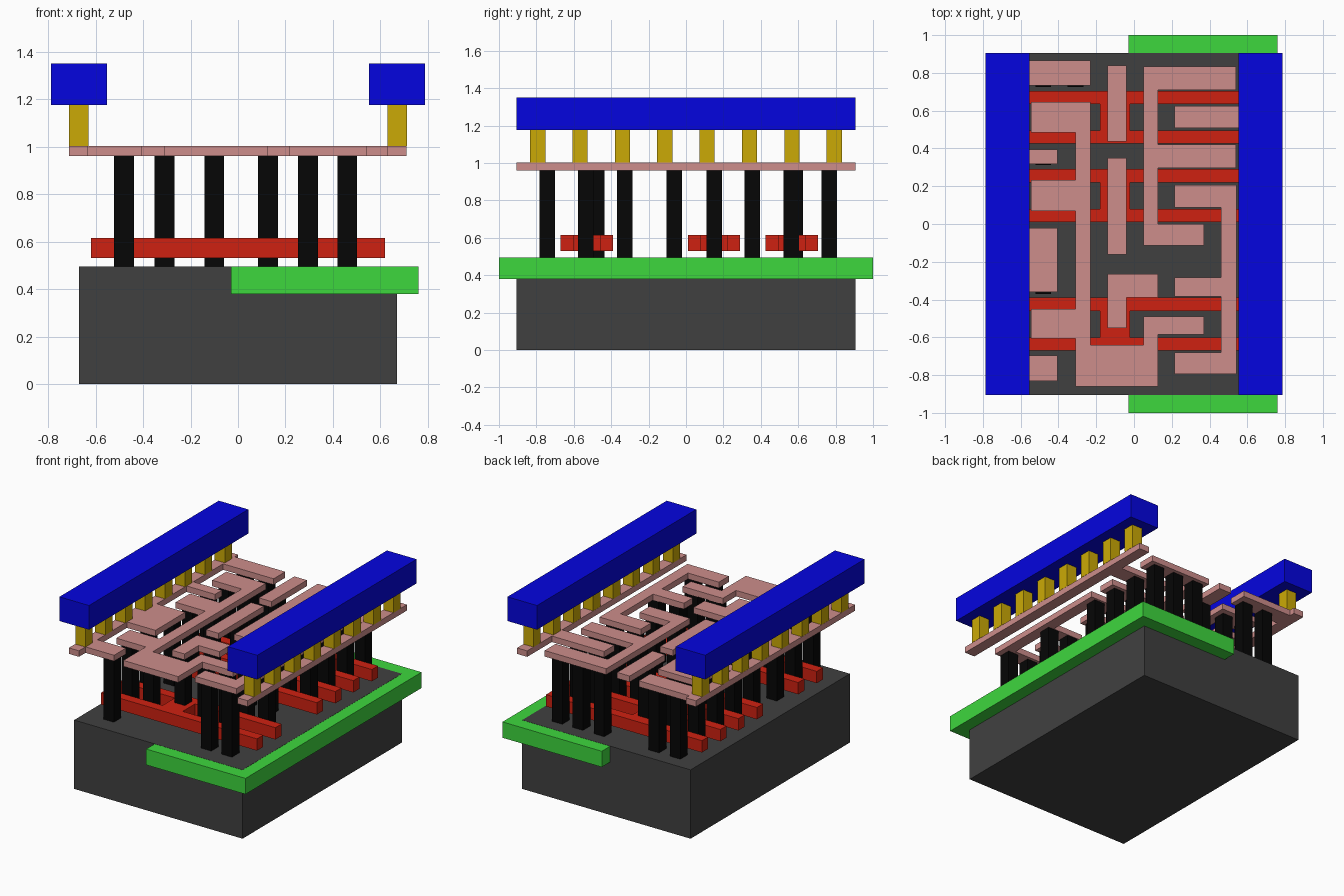
import bpy, bmesh

if "Cube" in bpy.data.objects:
    bpy.data.objects.remove(bpy.data.objects["Cube"])


def material(name, r, g, b):
    m = bpy.data.materials.new(name)
    m.diffuse_color = tuple((c / 255) ** 2.2 for c in (r, g, b)) + (1,)
    m.use_nodes = True
    m.node_tree.nodes["Principled BSDF"].inputs["Base Color"].default_value = m.diffuse_color
    return m


SILICON = material("silicon", 66, 66, 66)
WELL = material("well_green", 64, 214, 64)
POLY = material("gate_red", 206, 38, 24)
CONTACT = material("contact_black", 14, 14, 14)
LOCAL = material("local_pink", 204, 140, 138)
VIA = material("via_gold", 202, 168, 14)
RAIL = material("rail_blue", 13, 13, 222)


def prisms(name, outlines, z0, z1, mat):
    """One object made of flat outlines raised from z0 to z1."""
    bm = bmesh.new()
    for pts in outlines:
        face = bm.faces.new([bm.verts.new((x, y, z0)) for x, y in pts])
        top = bmesh.ops.extrude_face_region(bm, geom=[face])["geom"]
        verts = [v for v in top if isinstance(v, bmesh.types.BMVert)]
        bmesh.ops.translate(bm, verts=verts, vec=(0, 0, z1 - z0))
    bmesh.ops.recalc_face_normals(bm, faces=bm.faces)
    me = bpy.data.meshes.new(name)
    bm.to_mesh(me)
    bm.free()
    me.materials.append(mat)
    ob = bpy.data.objects.new(name, me)
    bpy.context.collection.objects.link(ob)
    return ob


def rect(x0, x1, y0, y1):
    return [(x0, y0), (x1, y0), (x1, y1), (x0, y1)]


def square(x, y, s):
    return rect(x - s / 2, x + s / 2, y - s / 2, y + s / 2)


def comb(x_out, x_in, teeth):
    """Rail outline with teeth (tip x, low y, high y) listed from front to back."""
    pts = [(x_out, -0.905), (x_in, -0.905)]
    for tip, lo, hi in teeth:
        pts += [(x_in, lo), (tip, lo), (tip, hi), (x_in, hi)]
    return pts + [(x_in, 0.905), (x_out, 0.905)]


# substrate block, well and doped strips (set flush into the top)
TOP = 0.495
prisms("substrate", [rect(-0.67, 0.67, -0.905, 0.905)], 0, TOP, SILICON)
prisms("well", [rect(-0.03, 0.76, -1, 1)], 0.38, TOP - 0.001, WELL)
DOPED = material("doped_grey", 175, 175, 175)
prisms("doped_strips", [rect(x0, x1, y0, y1)
                        for x0, x1 in ((-0.54, -0.25), (0.07, 0.52))
                        for y0, y1 in ((-0.81, -0.26), (-0.13, 0.83))],
       0.43, TOP - 0.0005, DOPED)

# gates: two fingers joined by a centre pad
for i, (lo, hi) in enumerate([(-0.67, -0.39), (0.01, 0.29), (0.425, 0.705)]):
    w = 0.07
    prisms(f"gate_{i + 1}", [[
        (-0.62, lo), (0.62, lo), (0.62, lo + w), (-0.02, lo + w),
        (-0.02, hi - w), (0.62, hi - w), (0.62, hi), (-0.62, hi),
        (-0.62, hi - w), (-0.18, hi - w), (-0.18, lo + w), (-0.62, lo + w)]],
        0.53, 0.615, POLY)

# contact posts: row y -> post x positions
A, B, C, D, E = -0.48, -0.31, 0.126, 0.295, 0.46
rows = {
    0.767: (A, B, C, D, E),
    0.562: (A, B, D, E),
    0.353: (A, C, D, E),
    0.15: (A, B, -0.10, D, E),
    -0.062: (A, C, D),
    -0.328: (A, D, E),
    -0.537: (A, B, C, D),
    -0.743: (A, D, E),
    0.585: (-0.10,),
    -0.478: (-0.10,),
}
prisms("contact_posts", [square(x, y, 0.083) for y, xs in rows.items() for x in xs],
       TOP, 0.96, CONTACT)

# local wiring plates
Z0, Z1 = 0.96, 1.003
prisms("left_rail_plate", [comb(-0.712, -0.632, [
    (-0.405, -0.83, -0.695), (-0.405, -0.36, -0.02),
    (-0.405, 0.317, 0.395), (-0.23, 0.733, 0.865)])], Z0, Z1, LOCAL)
prisms("right_rail_plate", [comb(0.71, 0.63, [(0.215, 0.508, 0.625)])], Z0, Z1, LOCAL)
prisms("output_plate", [[
    (-0.545, 0.645), (-0.23, 0.645), (-0.23, -0.64), (0.05, -0.64),
    (0.05, -0.49), (0.37, -0.49), (0.37, -0.585), (0.126, -0.585),
    (0.126, -0.86), (-0.31, -0.86), (-0.31, -0.605), (-0.545, -0.605),
    (-0.545, -0.45), (-0.31, -0.45), (-0.31, 0.07), (-0.545, 0.07),
    (-0.545, 0.233), (-0.31, 0.233), (-0.31, 0.485), (-0.545, 0.485)]], Z0, Z1, LOCAL)
prisms("back_link_plate", [[
    (0.05, 0.835), (0.54, 0.835), (0.54, 0.71), (0.126, 0.71),
    (0.126, 0.42), (0.54, 0.42), (0.54, 0.297), (0.126, 0.297),
    (0.126, 0.0), (0.37, 0.0), (0.37, -0.115), (0.05, -0.115)]], Z0, Z1, LOCAL)
prisms("front_link_plate", [[
    (0.215, 0.207), (0.543, 0.207), (0.543, -0.793), (0.215, -0.793),
    (0.215, -0.68), (0.46, -0.68), (0.46, -0.383), (0.215, -0.383),
    (0.215, -0.283), (0.46, -0.283), (0.46, 0.088), (0.215, 0.088)]], Z0, Z1, LOCAL)
prisms("back_input_plate", [rect(-0.14, -0.04, 0.437, 0.84)], Z0, Z1, LOCAL)
prisms("middle_input_plate", [rect(-0.14, -0.04, -0.162, 0.35)], Z0, Z1, LOCAL)
prisms("front_input_plate", [[
    (-0.14, -0.265), (0.126, -0.265), (0.126, -0.39), (-0.04, -0.39),
    (-0.04, -0.55), (-0.14, -0.55)]], Z0, Z1, LOCAL)

# vias and power rails on both sides
for side, s in (("left", -1), ("right", 1)):
    prisms(f"{side}_vias", [square(s * 0.671, -0.7925 + 0.2264 * i, 0.081)
                            for i in range(8)], Z1, 1.176, VIA)
    x0, x1 = sorted((s * 0.552, s * 0.787))
    prisms(f"{side}_power_rail", [rect(x0, x1, -0.905, 0.905)], 1.176, 1.35, RAIL)
